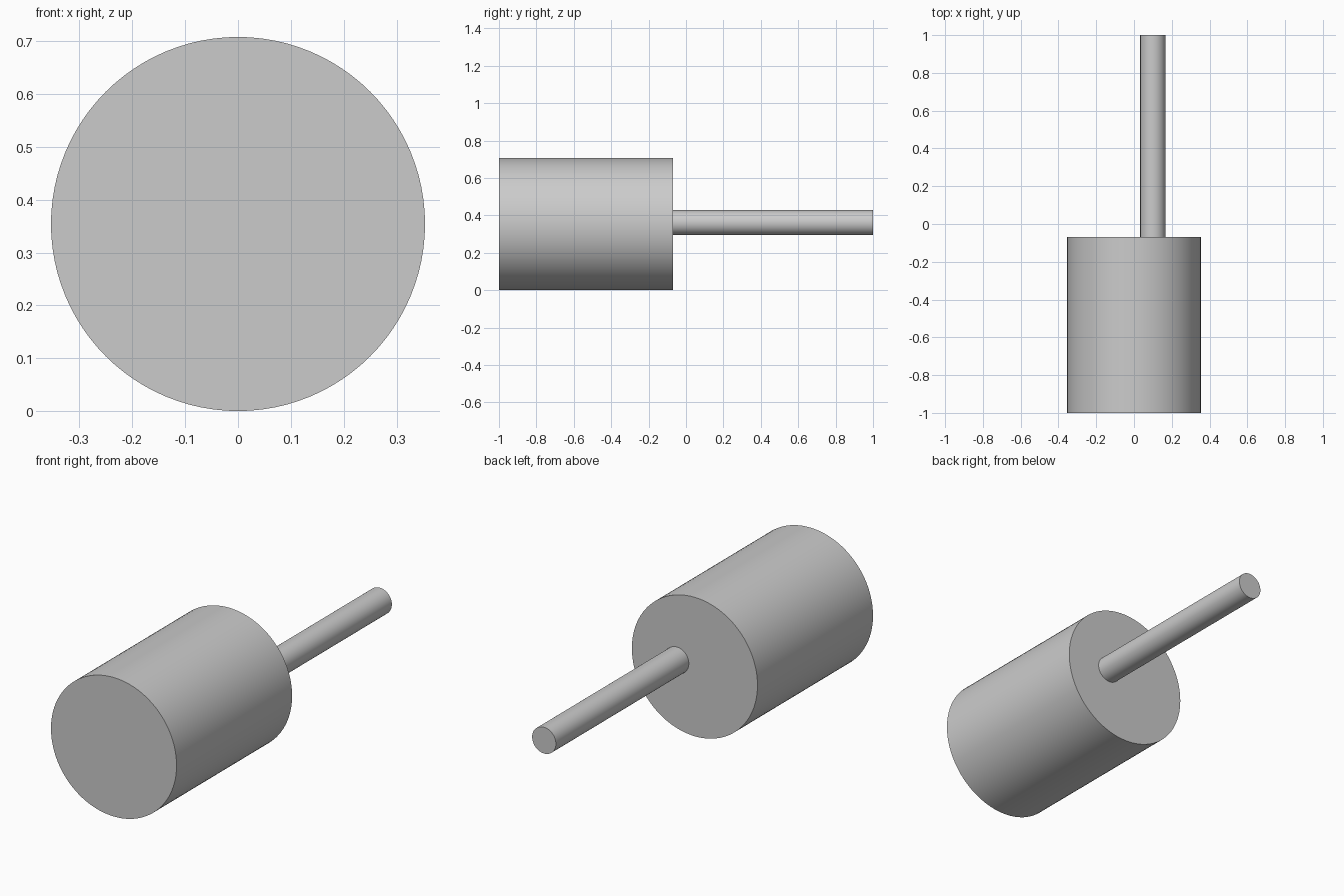
import bpy
import math

cube = bpy.data.objects.get("Cube")
if cube:
    bpy.data.objects.remove(cube, do_unlink=True)

# Plain grey metal
grey = bpy.data.materials.new("grey_metal")
grey.use_nodes = True
colour = (0.6, 0.6, 0.6, 1.0)
grey.diffuse_color = colour
grey.node_tree.nodes["Principled BSDF"].inputs["Base Color"].default_value = colour


def rod(name, radius, x, z, y_front, y_back, sides):
    """Capped cylinder lying along y."""
    bpy.ops.mesh.primitive_cylinder_add(
        vertices=sides, radius=radius, depth=y_back - y_front,
        location=(x, (y_front + y_back) / 2, z),
        rotation=(math.pi / 2, 0, 0))
    obj = bpy.context.object
    obj.name = name
    obj.data.materials.append(grey)
    bpy.ops.object.shade_smooth_by_angle(angle=math.radians(30))
    return obj


# Wide motor body and its off-centre output shaft
rod("motor_body", 0.354, 0, 0.354, -1, -0.07, 96)
rod("output_shaft", 0.067, 0.1, 0.361, -0.07, 1, 48)
